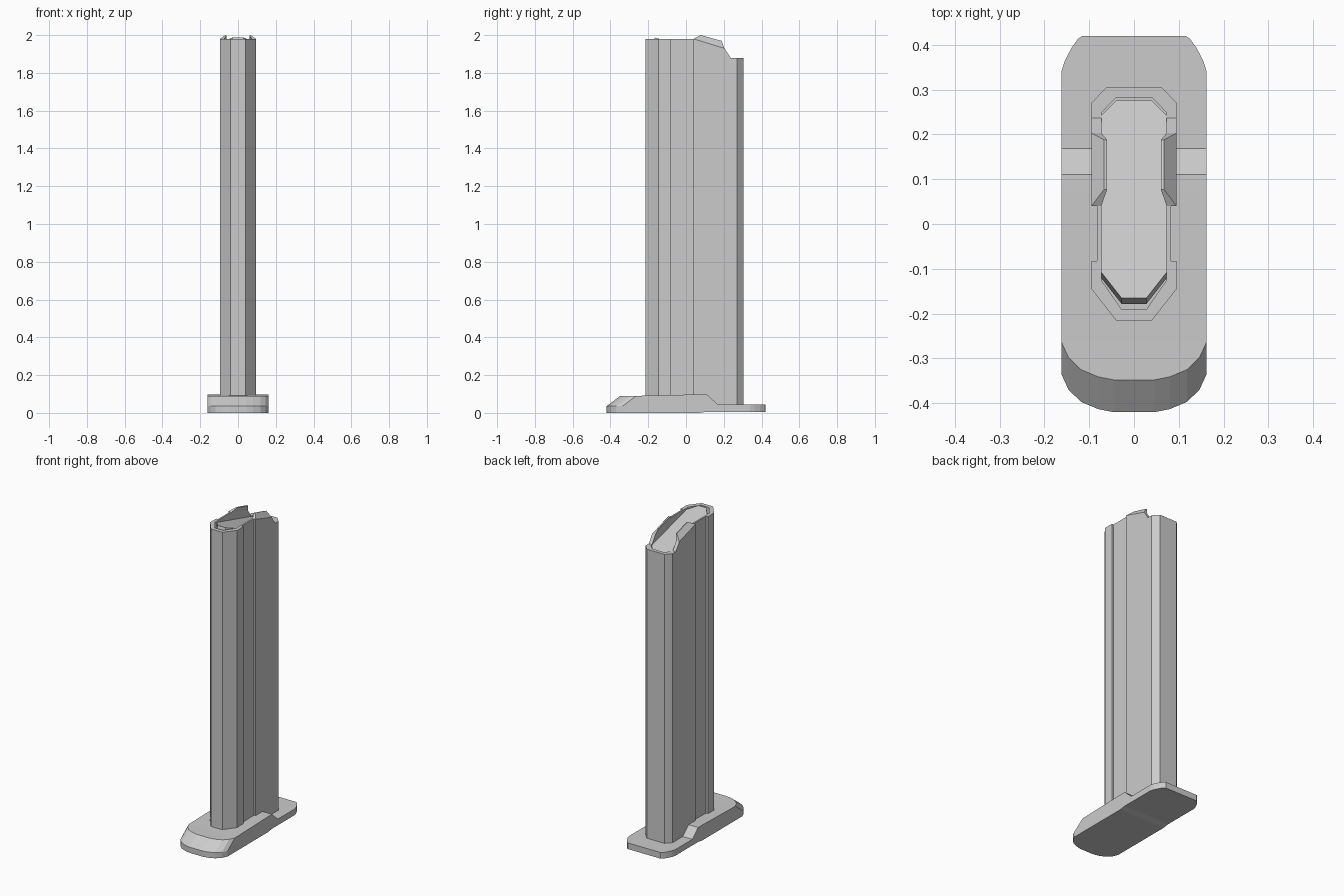
import bpy, bmesh

if "Cube" in bpy.data.objects:
    bpy.data.objects.remove(bpy.data.objects["Cube"])


def make(name, verts, faces):
    me = bpy.data.meshes.new(name)
    me.from_pydata(verts, [], faces)
    bm = bmesh.new()
    bm.from_mesh(me)
    bmesh.ops.remove_doubles(bm, verts=bm.verts, dist=1e-5)
    bmesh.ops.dissolve_degenerate(bm, dist=1e-5, edges=bm.edges)
    bmesh.ops.recalc_face_normals(bm, faces=bm.faces)
    bm.to_mesh(me)
    bm.free()
    ob = bpy.data.objects.new(name, me)
    bpy.context.collection.objects.link(ob)
    return ob


def mirrored_rings(rings, closed):
    """Join rings of right-half points (front to back) around both sides.
    closed=True joins last ring to first; otherwise the ends are capped by strips."""
    n, m = len(rings[0]), len(rings)
    verts, faces = [], []
    for r in rings:
        verts += list(r) + [(-x, y, z) for x, y, z in reversed(r)]
    k = 2 * n
    for j in range(m if closed else m - 1):
        a, b = j * k, (j + 1) % m * k
        for i in range(k):
            i2 = (i + 1) % k
            faces.append((a + i, a + i2, b + i2, b + i))
    if not closed:
        for a in (0, (m - 1) * k):
            for i in range(n - 1):
                faces.append((a + i, a + i + 1, a + k - 2 - i, a + k - 1 - i))
    return verts, faces


# Base plate: rounded nose with a raked bevel, step down towards the back
nose = [(.045, -.42), (.08, -.413), (.118, -.397), (.146, -.37), (.162, -.335)]
tail = [(.162, .34), (.155, .363), (.14, .392), (.125, .413), (.115, .42)]
steps = [(.162, .07), (.162, .11), (.162, .168)]
plan = nose + steps + tail
bottom = [(x, y, .006 if y > .1 else 0) for x, y in plan]
middle = [(x, y, .036) for x, y in plan]
top = [(x, y + .072, .09) for x, y in nose]
top += [(.162, .07, .098), (.162, .11, .098)]
top += [(x, y, .045) for x, y in steps[2:] + tail]
make("base_plate", *mirrored_rings([bottom, middle, top], False))

# Column wall: outer x, outer y, rim height, inner x, inner y
wall = [
    (.04, -.215, 1.98, .028, -.19), (.095, -.145, 1.98, .073, -.125),
    (.095, -.083, 1.98, .073, -.09), (.083, -.083, 1.98, .073, -.083),
    (.083, .04, 1.98, .073, .035), (.095, .04, 1.98, .073, .04),
    (.095, .203, 1.93, .073, .203), (.095, .237, 1.88, .073, .237),
    (.095, .27, 1.88, .073, .248), (.062, .305, 1.88, .04, .282),
]
rings = [
    [(x, y, .04) for x, y, z, u, v in wall],
    [(x, y, z) for x, y, z, u, v in wall],
    [(u, v, z) for x, y, z, u, v in wall],
    [(u, v, 1.78) for x, y, z, u, v in wall],
]
make("column_wall", *mirrored_rings(rings, False))

# Sloping insert inside the column mouth
insert = [(.028, -.178), (.072, -.122), (.072, .243), (.039, .276)]


def slope(y):
    return 1.987 - (y + .165) * .27


low = [(x, y, 1.78) for x, y in insert]
shoulder = [(x, y, slope(y) - (.06 if y < 0 else .004)) for x, y in insert]
crown = [(x, y + (.013 if y < 0 else 0), slope(y + (.013 if y < 0 else 0))) for x, y in insert]
make("sloping_insert", *mirrored_rings([low, shoulder, crown], False))

# Lips leaning inwards on both sides of the rim
for side, s in (("right", 1), ("left", -1)):
    pts = [(.095, .04, 1.98), (.095, .203, 1.93), (.073, .203, 1.93), (.073, .04, 1.98),
           (.067, .077, 2.0), (.067, .188, 1.97), (.060, .188, 1.968), (.060, .077, 1.998)]
    quads = [(0, 1, 2, 3), (4, 5, 6, 7), (0, 1, 5, 4), (1, 2, 6, 5), (2, 3, 7, 6), (3, 0, 4, 7)]
    make(side + "_lip", [(s * x, y, z) for x, y, z in pts], quads)
